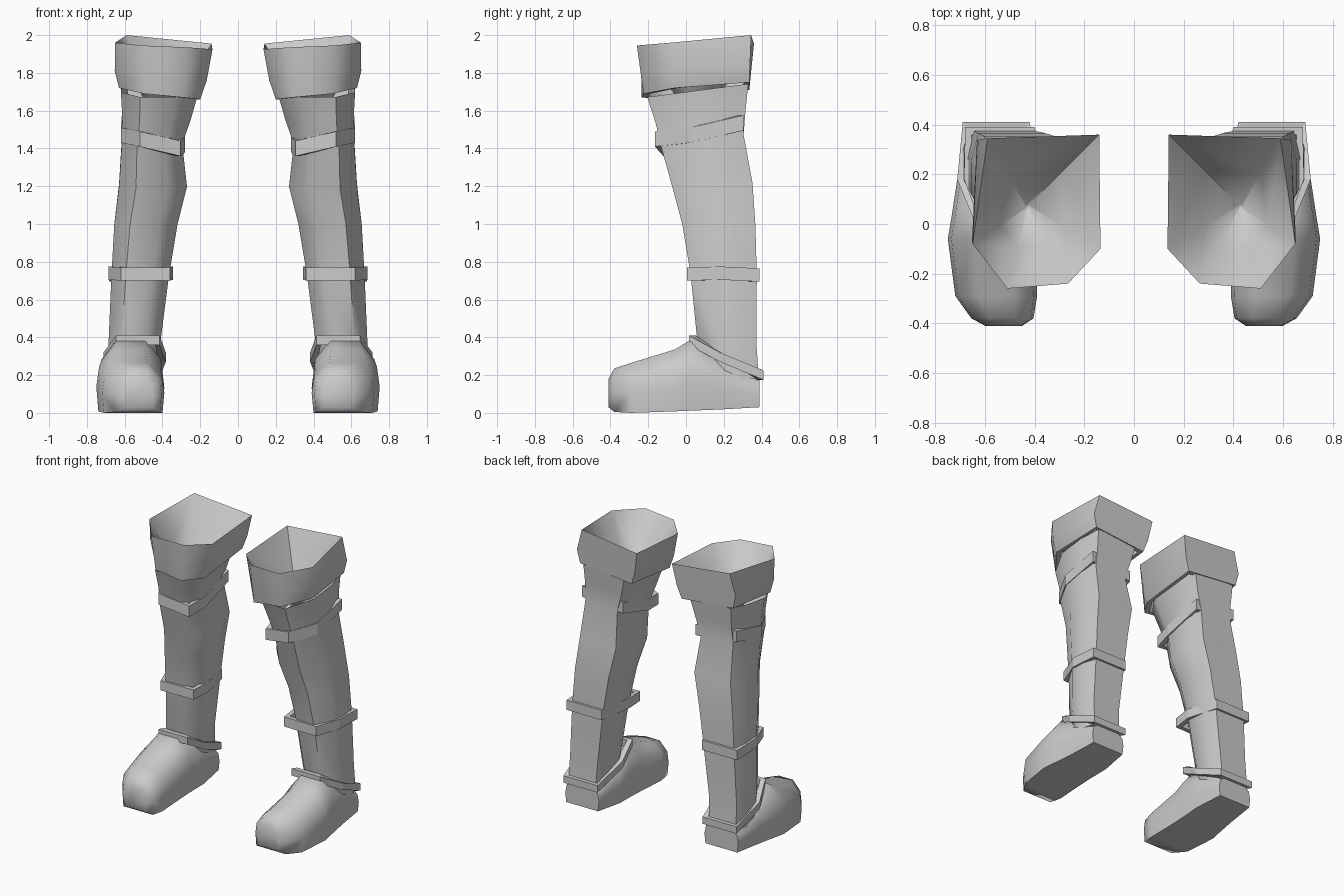
import bpy, bmesh, math
from mathutils import Vector

if "Cube" in bpy.data.objects:
    bpy.data.objects.remove(bpy.data.objects["Cube"])

grey = bpy.data.materials.new("plain_grey")
grey.use_nodes = True
grey.diffuse_color = (0.6, 0.6, 0.6, 1)
grey.node_tree.nodes["Principled BSDF"].inputs["Base Color"].default_value = (0.6, 0.6, 0.6, 1)


def loft(name, rings, cap_start=True, cap_end=True, closed=False, smooth=60):
    """Skin a list of equal-length point rings and make the mirrored partner."""
    bm = bmesh.new()
    loops = [[bm.verts.new(p) for p in ring] for ring in rings]
    pairs = list(zip(loops, loops[1:] + loops[:1])) if closed else list(zip(loops, loops[1:]))
    for a, b in pairs:
        for i in range(len(a)):
            j = (i + 1) % len(a)
            bm.faces.new((a[i], a[j], b[j], b[i]))
    if not closed:
        if cap_start:
            bm.faces.new(loops[0])
        if cap_end:
            bm.faces.new(loops[-1])
    bmesh.ops.recalc_face_normals(bm, faces=bm.faces)
    for side, sign in (("left", 1), ("right", -1)):
        half = bm.copy()
        if sign < 0:
            for v in half.verts:
                v.co.x = -v.co.x
            bmesh.ops.reverse_faces(half, faces=half.faces)
        mesh = bpy.data.meshes.new(f"{side}_{name}")
        half.to_mesh(mesh)
        half.free()
        mesh.materials.append(grey)
        ob = bpy.data.objects.new(f"{side}_{name}", mesh)
        bpy.context.collection.objects.link(ob)
        if smooth:
            bpy.ops.object.select_all(action="DESELECT")
            ob.select_set(True)
            bpy.context.view_layer.objects.active = ob
            bpy.ops.object.shade_smooth_by_angle(angle=math.radians(smooth))
    bm.free()


def strap(name, path, height, thick=0.02):
    """Flat-faced band following a closed path of corner points."""
    centre = sum((Vector(p) for p in path), Vector()) / len(path)
    rings = []
    for p in path:
        p = Vector(p)
        out = Vector((p.x - centre.x, p.y - centre.y, 0)).normalized() * thick
        up = Vector((0, 0, height / 2))
        rings.append([p + up, p - up, p - out * 2 - up, p - out * 2 + up])
    loft(name, rings, closed=True, smooth=0)


# Leg shaft: inner x, outer x, front y, back y, height, backward rise
leg_shape = [(.12, 1), (.92, 1), (1, .72), (1, .36), (.75, 0), (.28, .02), (0, .3), (.02, .75)]
leg_sizes = [(.42, .69, .12, .385, .18, 0), (.41, .685, .06, .372, .38, 0),
             (.365, .67, .025, .375, .73, 0), (.32, .655, -.02, .367, 1.0, 0),
             (.27, .63, -.07, .352, 1.2, .03), (.295, .615, -.13, .305, 1.43, .07),
             (.25, .612, -.16, .315, 1.56, .07), (.21, .62, -.205, .33, 1.70, .07)]
loft("boot_shaft", [[(a + u * (b - a), f + v * (k - f), z + rise * (v - .4)) for u, v in leg_shape]
                    for a, b, f, k, z, rise in leg_sizes], cap_end=False)

# Foot, lofted from toe to heel
foot_shape = [(.03, 0), (.97, 0), (1, .4), (.96, .72), (.72, 1), (.28, 1), (.04, .72), (0, .4)]
foot_sizes = [(-.41, .45, .60, .03, .18), (-.38, .405, .655, .005, .235),
              (-.29, .39, .72, 0, .265), (-.06, .395, .75, .008, .335),
              (.03, .395, .735, .012, .39), (.18, .39, .712, .018, .31),
              (.39, .42, .69, .03, .20)]
loft("foot", [[(a + u * (b - a), y, lo + w * (hi - lo)) for u, w in foot_shape]
              for y, a, b, lo, hi in foot_sizes])

# Flared cuff with an open funnel inside
rim = [(.14, .36, 1.955), (.59, .345, 2.0), (.65, -.08, 1.96),
       (.51, -.26, 1.945), (.265, -.24, 1.935), (.135, -.10, 1.925)]
hem = [(.20, .335, 1.71), (.61, .335, 1.75), (.63, -.06, 1.72),
       (.50, -.225, 1.69), (.29, -.235, 1.67), (.20, -.10, 1.66)]
belly = [Vector(r).lerp(Vector(h), .62) + Vector((s, 0, 0))
         for r, h, s in zip(rim, hem, (-.01, .03, .015, 0, 0, -.01))]
pit = Vector((.43, .07, 1.52))
tuck = [Vector(h).lerp(Vector((.42, .07, h[2])), .12) for h in hem]
loft("cuff", [tuck, hem, belly, rim, [Vector(r).lerp(pit, .5) for r in rim],
              [Vector(r).lerp(pit, .97) for r in rim]], cap_start=False, smooth=70)

# Straps: below the knee, calf and ankle
strap("knee_strap", [(.29, .305, 1.50), (.615, .305, 1.535), (.62, .02, 1.47),
                     (.52, -.165, 1.45), (.305, -.12, 1.40), (.28, .02, 1.42)], .08)
strap("calf_strap", [(.40, .39, .73), (.68, .39, .73), (.685, .18, .74),
                     (.62, .005, .735), (.36, .01, .735), (.345, .15, .74)], .07)
strap("ankle_strap", [(.42, .41, .20), (.69, .41, .20), (.712, .18, .295),
                      (.645, .015, .385), (.415, .015, .385), (.382, .18, .295)], .05)
